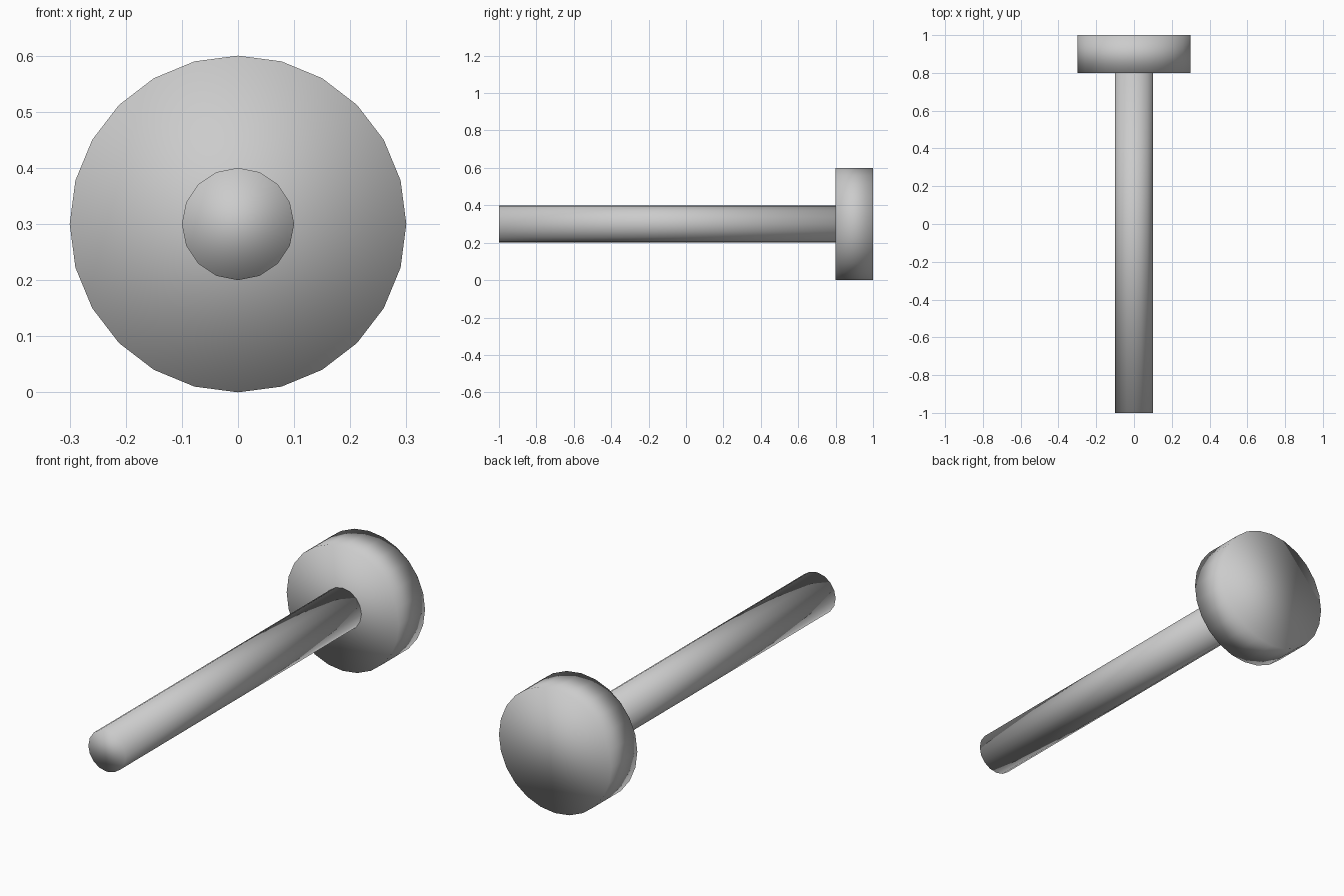
import bpy
import math

if "Cube" in bpy.data.objects:
    bpy.data.objects.remove(bpy.data.objects["Cube"])

AXIS_HEIGHT = 0.3


def rod(name, radius, y_start, y_end, sides):
    """Capped, fully smooth-shaded cylinder lying along the y axis."""
    bpy.ops.mesh.primitive_cylinder_add(
        vertices=sides, radius=radius, depth=y_end - y_start,
        location=(0, (y_start + y_end) / 2, AXIS_HEIGHT),
        rotation=(math.pi / 2, 0, 0))
    obj = bpy.context.object
    obj.name = name
    bpy.ops.object.transform_apply(location=True, rotation=True, scale=True)
    bpy.ops.object.shade_smooth()
    return obj


# Long thin shaft
rod("shaft", 0.1, -1.0, 0.8, 16)

# Wide round head at the back end
rod("head", 0.3, 0.8, 1.0, 24)
